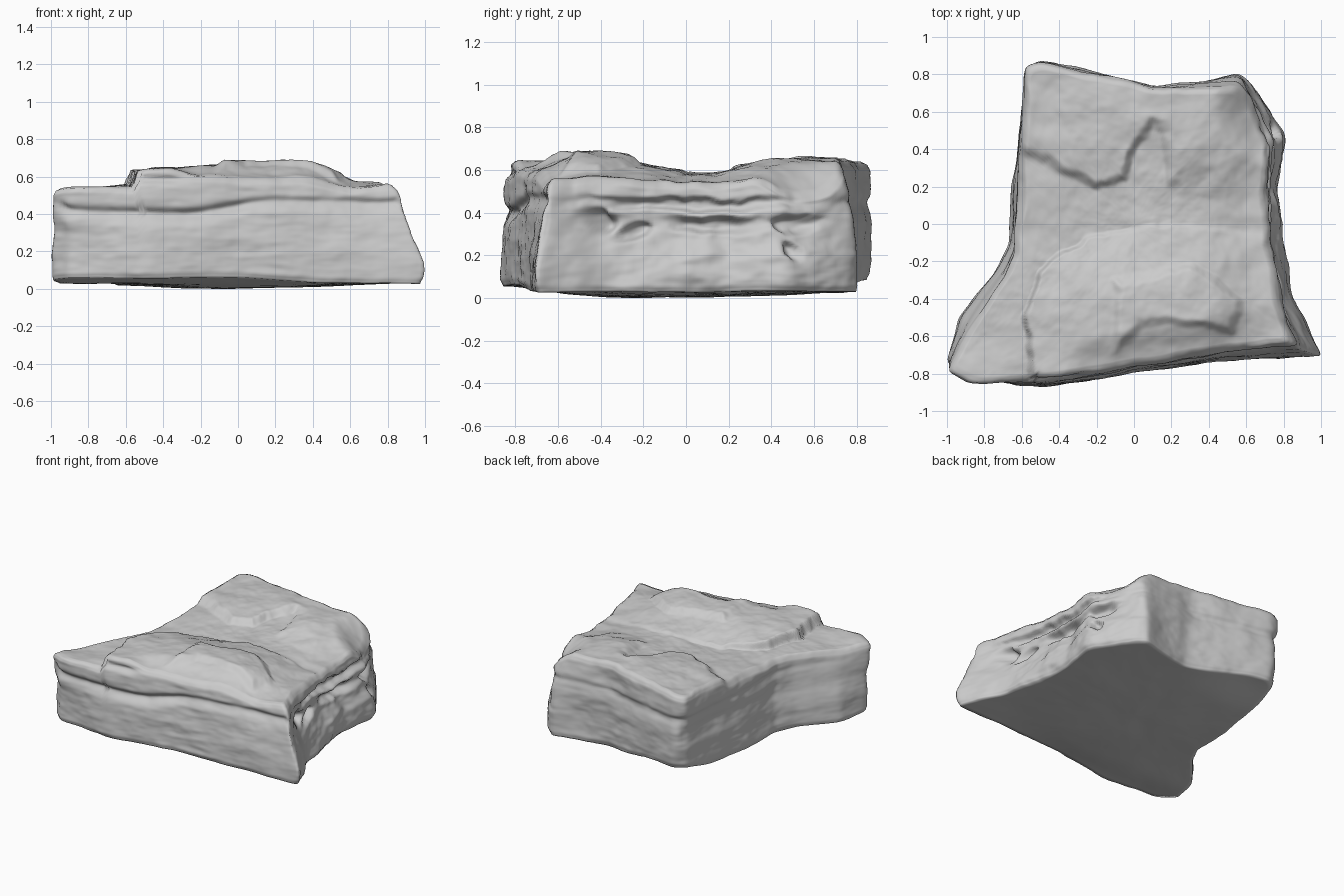
import bpy
import bmesh
import math
from mathutils import Vector, noise

default_cube = bpy.data.objects.get("Cube")
if default_cube:
    bpy.data.objects.remove(default_cube, do_unlink=True)

AROUND, SIDE_ROWS, TOP_ROWS, BOTTOM_ROWS = 340, 56, 75, 20

# Footprint and upper rim of the slab, corner for corner
FOOT = [(-1, -.73), (-.9, -.83), (-.45, -.865), (0, -.79), (.45, -.725), (1, -.7),
        (.86, -.42), (.78, -.1), (.78, .2), (.81, .47), (.69, .66), (.56, .81),
        (.4, .77), (.15, .73), (-.1, .79), (-.5, .87), (-.57, .82), (-.61, .5),
        (-.66, .2), (-.66, -.1), (-.73, -.25), (-.94, -.5)]
RIM = [(-1, -.8), (-.87, -.85), (-.5, -.84), (0, -.76), (.45, -.68), (.85, -.64),
       (.78, -.45), (.72, -.1), (.72, .2), (.73, .45), (.65, .62), (.56, .74),
       (.4, .74), (.1, .74), (-.1, .79), (-.5, .87), (-.58, .85), (-.59, .55),
       (-.61, .2), (-.63, -.15), (-.69, -.28), (-.88, -.58)]

# Raised sheets of rock lying on the top
FRONT_SHEET = [(-.54, -.95), (-.57, -.5), (-.5, -.25), (-.25, -.05), (.2, 0), (1, -.1), (1, -.95)]
RIDGE_SHEET = [(-.1, -.68), (.04, -.52), (.2, -.52), (.52, -.56), (.58, -.4), (.3, -.22), (-.1, -.3)]
BACK_SHEET = [(-.7, .45), (-.52, .35), (-.4, .3), (-.2, .22), (-.05, .25), (.02, .45), (.1, .56),
              (.18, .5), (.2, .25), (.5, .2), (.67, .4), (.7, 1), (-.7, 1)]

# Weathered hollows in the right-hand face: y, z, half width, half height, depth
HOLLOWS = [(-.43, .37, .1, .05, .09), (-.25, .32, .06, .03, .06), (.14, .35, .22, .04, .07),
           (.52, .35, .1, .035, .07), (.5, .22, .035, .05, .06), (.1, .26, .24, .06, .025),
           (0, .45, .5, .03, .05)]


def smooth(a, b, v):
    t = min(1, max(0, (v - a) / (b - a)))
    return t * t * (3 - 2 * t)


def bell(v, middle, width):
    return math.exp(-((v - middle) / width) ** 2)


def rough(x, y, z, seed=0):
    return noise.fractal(Vector((x + seed, y, z)), 1.0, 2.0, 4)


def signed_distance(x, y, polygon):
    """Positive inside the polygon, negative outside."""
    inside, nearest = False, 9
    for i, (ax, ay) in enumerate(polygon):
        bx, by = polygon[i - 1]
        dx, dy = bx - ax, by - ay
        t = min(1, max(0, ((x - ax) * dx + (y - ay) * dy) / (dx * dx + dy * dy)))
        nearest = min(nearest, math.hypot(x - ax - t * dx, y - ay - t * dy))
        if (ay > y) != (by > y) and x < ax + dx * (y - ay) / dy:
            inside = not inside
    return nearest if inside else -nearest


def sheet(x, y, polygon, width):
    wobble = .03 * rough(x * 4, y * 4, 0, 7)
    return smooth(-width, width, signed_distance(x, y, polygon) + wobble)


def top_height(x, y):
    z = .55 + .035 * smooth(-.9, 0, x) + .03 * smooth(0, .6, y)
    # The front sheet thins out to the right and to the back
    thick = .08 * smooth(.1, -.4, y) * (1 - .65 * smooth(.25, .72, x))
    z += thick * sheet(x, y, FRONT_SHEET, .015)
    z += .028 * sheet(x, y, RIDGE_SHEET, .03)
    # The back sheet thins out to the right
    z += .042 * sheet(x, y, BACK_SHEET, .03 + .12 * smooth(.12, .3, x))
    # Falls to the right, to the front edge and to the back right corner
    z -= .035 * smooth(.3, .75, x)
    z -= .055 * smooth(.2, 0, y + .74 - .15 * x) * smooth(-.4, -.2, x) * smooth(.8, .5, x)
    z -= .12 * smooth(.32, .06, math.hypot(x - .74, y - .62))
    return z + .016 * rough(x * 2.5, y * 2.5, 0) + .007 * rough(x * 6, y * 6, 0, 3)


def bottom_height(x, y):
    z = .012 + .025 * smooth(.2, .9, math.hypot(x, y))
    z += .055 * smooth(.5, .85, y) * smooth(.2, -.4, x)
    z += .03 * smooth(-.55, -.85, y) * smooth(.6, 0, x)
    return z + .008 * rough(x * 2, y * 2, 0, 11)


def resample(outline, count):
    """Even spacing along the footprint, the same parameters on every outline."""
    points = [Vector(p) for p in outline]
    feet = [Vector(p) for p in FOOT]
    lengths = [(feet[(i + 1) % len(feet)] - feet[i]).length for i in range(len(feet))]
    total, result = sum(lengths), []
    for k in range(count):
        d, i = total * k / count, 0
        while d > lengths[i]:
            d -= lengths[i]
            i += 1
        result.append(points[i].lerp(points[(i + 1) % len(points)], d / lengths[i]))
    for _ in range(3):
        result = [(result[i - 1] + result[i] * 2 + result[(i + 1) % count]) / 4 for i in range(count)]
    return result


def face_depth(x, y, z, normal):
    """How far the side wall is worn inward at a point."""
    front, right = smooth(.5, .9, -normal.y), smooth(.5, .9, normal.x)
    left = smooth(.5, .9, -normal.x)
    # Bedding groove that wanders around the block
    level = .46 + .02 * rough(x * 1.5, y * 1.5, 0, 5)
    level += front * (-.04 + .05 * smooth(-.3, .2, x))
    strength = .014 + .02 * front - .01 * right + .016 * rough(x * 2, y * 2, 0, 9)
    depth = strength * bell(z, level, .022 if z > level else .04)
    # Undercut below the left end of the front sheet
    depth += .035 * front * smooth(-.65, -.55, x) * smooth(-.2, -.4, x) * bell(z, .595, .022)
    # Soft wear in the middle of the wall
    depth += (.025 * left + .03 * right) * bell(z, .35, .09)
    # Hollows, with wavering outlines
    sway = .05 * rough(x * 5, y * 5, z * 5, 13)
    for cy, cz, wy, wz, deep in HOLLOWS:
        q = ((y - cy + sway) / wy) ** 2 + ((z - cz + sway * .6) / wz) ** 2
        depth += right * deep * math.exp(-q * q)
    # Thin layers and larger lumps
    depth += .007 * rough(x * 2, y * 2, z * 10, 2)
    return depth + (.016 + .02 * right) * rough(x * 3, y * 3, z * 3.5, 4)


def build_slab():
    foot, rim = resample(FOOT, AROUND), resample(RIM, AROUND)
    bm = bmesh.new()
    rings = []

    # Underside, from the middle outward
    for r in range(1, BOTTOM_ROWS):
        u = r / BOTTOM_ROWS
        rings.append([bm.verts.new((p.x * u, p.y * u, bottom_height(p.x * u, p.y * u))) for p in foot])

    # Side wall, worn back toward the middle of the slab
    wall = [[] for _ in range(SIDE_ROWS + 1)]
    for i in range(AROUND):
        tangent = foot[(i + 4) % AROUND] - foot[i - 4]
        normal = Vector((tangent.y, -tangent.x)).normalized()
        low, high = bottom_height(*foot[i]), top_height(*rim[i]) - .012
        for r, ring in enumerate(wall):
            t = r / SIDE_ROWS
            p = foot[i].lerp(rim[i], t ** 1.9)
            z = low + (high - low) * t
            depth = face_depth(p.x, p.y, z, normal)
            depth += .012 * smooth(.06, 0, t) + .016 * smooth(.95, 1, t)
            p -= p.normalized() * depth
            ring.append(bm.verts.new((p.x, p.y, z)))
    rings += wall

    # Top, from the worn rim inward
    edge = [v.co.copy() for v in wall[-1]]
    for r in range(TOP_ROWS - 1, 0, -1):
        u = r / TOP_ROWS
        ring = []
        for p in edge:
            x, y = p.x * u, p.y * u
            ring.append(bm.verts.new((x, y, top_height(x, y) - .012 * smooth(.97, 1, u))))
        rings.append(ring)

    for lower, upper in zip(rings, rings[1:]):
        for i in range(AROUND):
            j = (i + 1) % AROUND
            bm.faces.new((lower[i], lower[j], upper[j], upper[i]))

    # Close both centres
    under = bm.verts.new((0, 0, bottom_height(0, 0)))
    over = bm.verts.new((0, 0, top_height(0, 0)))
    for i in range(AROUND):
        j = (i + 1) % AROUND
        bm.faces.new((under, rings[0][j], rings[0][i]))
        bm.faces.new((over, rings[-1][i], rings[-1][j]))

    # Stand on the ground, centred
    low = Vector([min(v.co[k] for v in bm.verts) for k in range(3)])
    high = Vector([max(v.co[k] for v in bm.verts) for k in range(3)])
    middle = (low + high) / 2
    bmesh.ops.translate(bm, verts=bm.verts, vec=(-middle.x, -middle.y, -low.z))
    for face in bm.faces:
        face.smooth = True

    mesh = bpy.data.meshes.new("rock_slab")
    bm.to_mesh(mesh)
    bm.free()
    slab = bpy.data.objects.new("rock_slab", mesh)
    bpy.context.collection.objects.link(slab)
    return slab


# Plain stone colour
stone = bpy.data.materials.new("light_grey_stone")
stone.use_nodes = True
stone.diffuse_color = (.6, .6, .6, 1)
stone.node_tree.nodes["Principled BSDF"].inputs["Base Color"].default_value = (.6, .6, .6, 1)

rock = build_slab()
rock.data.materials.append(stone)
